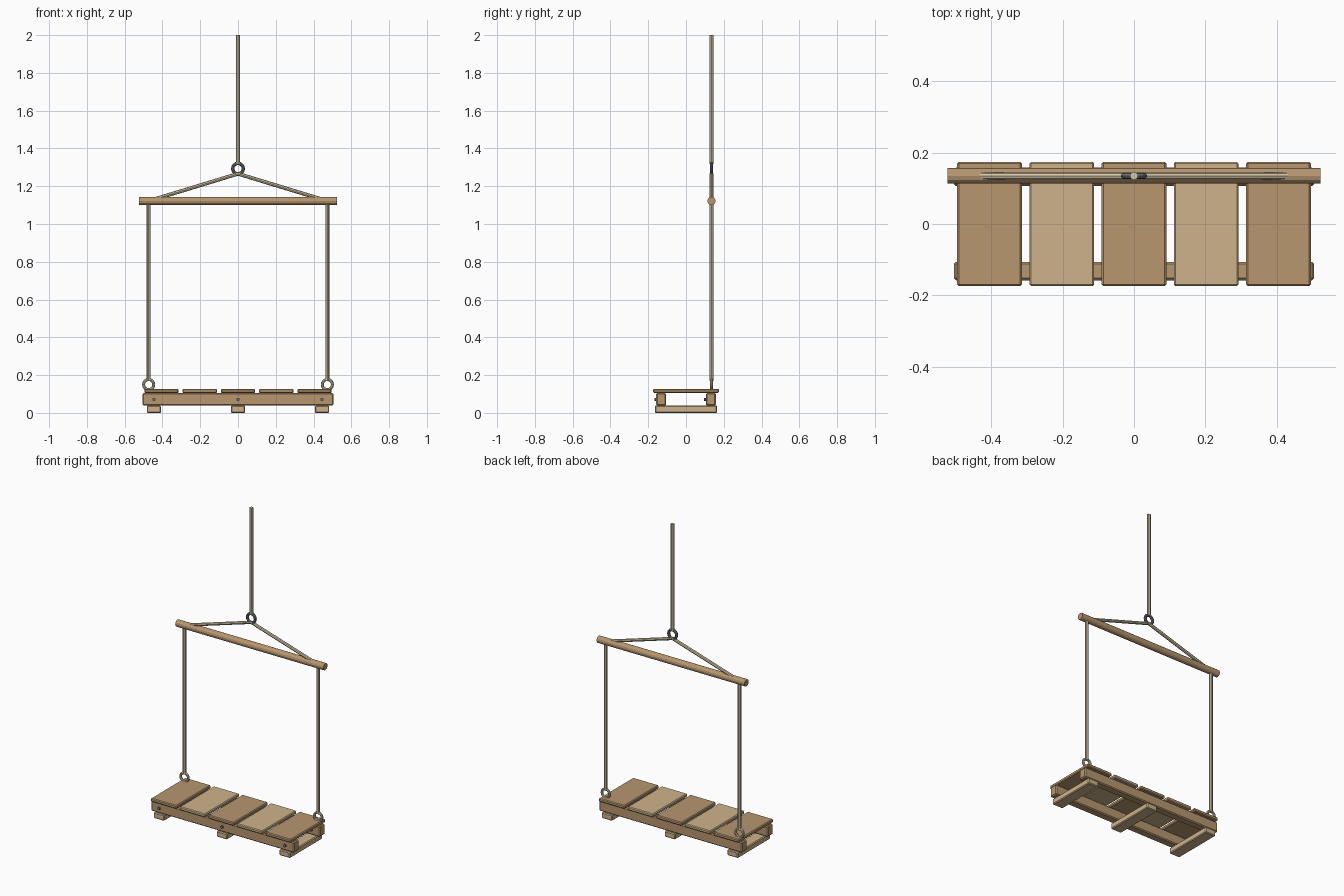
import bpy, math
from mathutils import Vector

if "Cube" in bpy.data.objects:
    bpy.data.objects.remove(bpy.data.objects["Cube"])


def material(name, rgb):
    m = bpy.data.materials.new(name)
    m.diffuse_color = (*rgb, 1)
    m.use_nodes = True
    m.node_tree.nodes["Principled BSDF"].inputs["Base Color"].default_value = m.diffuse_color
    return m


WOOD = material("wood", (0.48, 0.31, 0.16))
PALE = material("pale_wood", (0.62, 0.45, 0.26))
ROPE = material("rope", (0.66, 0.58, 0.40))
METAL = material("metal", (0.16, 0.17, 0.19))
BACK = 0.135   # y of everything that hangs above the back rail


def finish(name, mat):
    o = bpy.context.object
    o.name = name
    o.data.materials.append(mat)
    return o


def board(name, lo, hi, mat, bevel=0.005):
    lo, hi = Vector(lo), Vector(hi)
    bpy.ops.mesh.primitive_cube_add(size=1, location=(lo + hi) / 2)
    o = finish(name, mat)
    o.scale = hi - lo
    bpy.ops.object.transform_apply(location=False, rotation=False, scale=True)
    b = o.modifiers.new("bevel", 'BEVEL')
    b.width = bevel
    b.segments = 1


def rod(name, a, b, r, mat, sides=8):
    a, b = Vector(a), Vector(b)
    bpy.ops.mesh.primitive_cylinder_add(vertices=sides, radius=r, depth=(b - a).length,
                                        location=(a + b) / 2)
    o = finish(name, mat)
    o.rotation_euler = (b - a).to_track_quat('Z', 'Y').to_euler()


def ring(name, x, z, major, minor, mat):
    bpy.ops.mesh.primitive_torus_add(major_radius=major, minor_radius=minor,
                                     major_segments=16, minor_segments=8,
                                     location=(x, BACK, z), rotation=(math.pi / 2, 0, 0))
    finish(name, mat)


# Seat planks, alternating tone
for i in range(5):
    x = (i - 2) * 0.2025
    board(f"seat_plank_{i + 1}", (x - 0.091, -0.174, 0.105), (x + 0.091, 0.174, 0.127),
          PALE if i % 2 else WOOD)

# Long rails under the planks
for name, y in (("front_rail", -0.132), ("back_rail", 0.132)):
    board(name, (-0.505, y - 0.026, 0.038), (0.505, y + 0.026, 0.105), WOOD, 0.006)

# Cross battens at the bottom, with bolts in the front face of each rail
for i, x in enumerate((-0.445, 0, 0.445)):
    board(f"batten_{i + 1}", (x - 0.038, -0.165, 0), (x + 0.038, 0.165, 0.038), PALE)
    for name, y in (("front", -0.158), ("back", 0.106)):
        rod(f"{name}_bolt_{i + 1}", (x, y + 0.005, 0.071), (x, y - 0.01, 0.071), 0.009, METAL)

# Hanging ropes, eyes and the two sloping ropes of the bridle
for name, s in (("left", -1), ("right", 1)):
    x = s * 0.473
    ring(f"{name}_eye", x, 0.15, 0.027, 0.008, ROPE)
    rod(f"{name}_hanging_rope", (x, BACK, 0.17), (x, BACK, 1.122), 0.0105, ROPE)
    rod(f"{name}_bridle_rope", (s * 0.43, BACK, 1.135), (0, BACK, 1.266), 0.01, ROPE)

# Spreader bar
rod("spreader_bar", (-0.523, BACK, 1.122), (0.523, BACK, 1.122), 0.022, WOOD, 12)

# Metal ring and the main rope
ring("top_ring", 0, 1.293, 0.028, 0.009, METAL)
rod("main_rope", (0, BACK, 1.318), (0, BACK, 2.0), 0.0115, ROPE)
